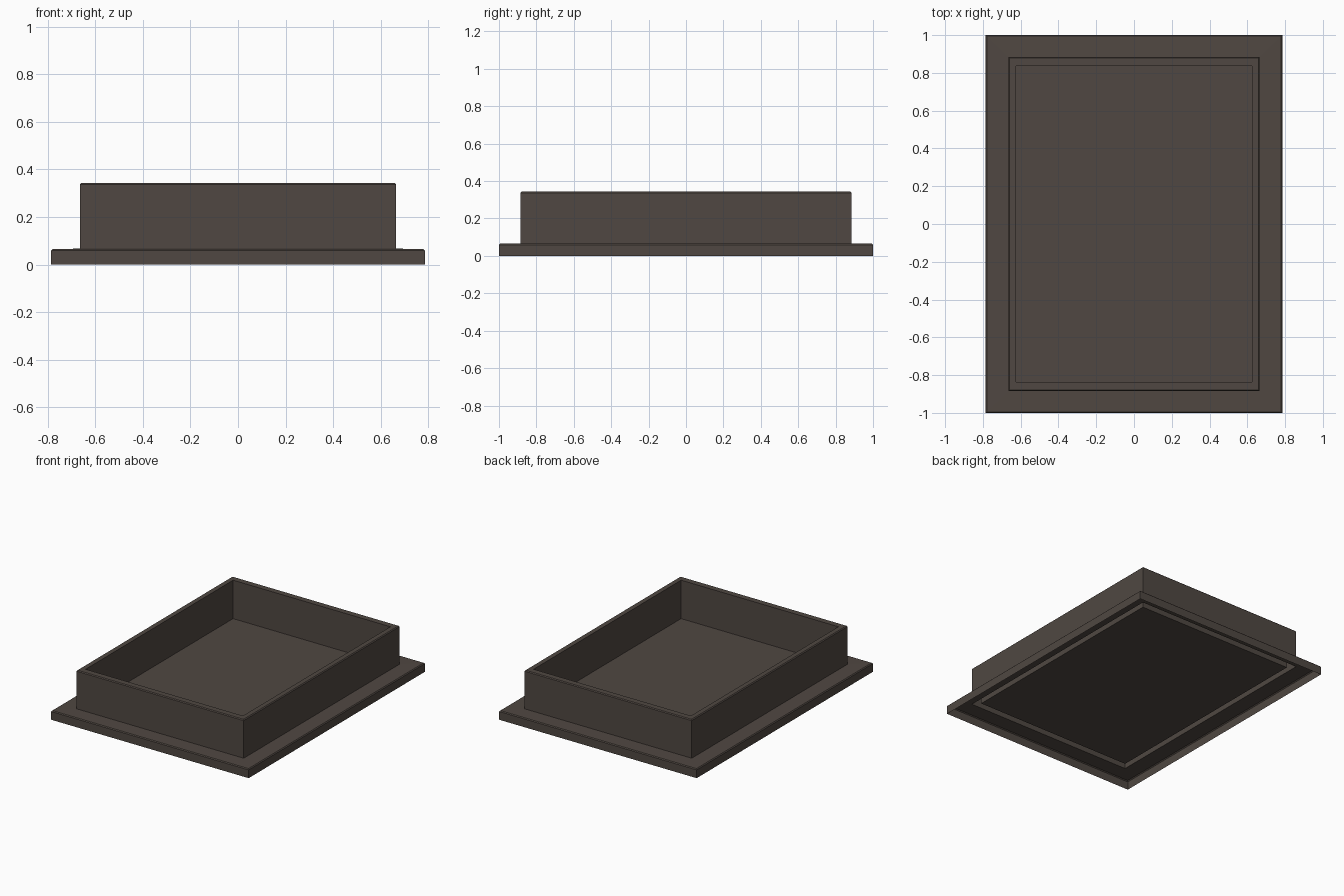
import bpy, bmesh

if "Cube" in bpy.data.objects:
    bpy.data.objects.remove(bpy.data.objects["Cube"])

mat = bpy.data.materials.new("dark brown")
mat.diffuse_color = (0.080, 0.064, 0.054, 1)
mat.use_nodes = True
mat.node_tree.nodes["Principled BSDF"].inputs["Base Color"].default_value = mat.diffuse_color


def rect_loft(name, rings, fill_last=False):
    """Join rectangles given as (half x, half y, z) into a thin pressed sheet."""
    bm = bmesh.new()
    loops = [[bm.verts.new((sx * x, sy * y, z))
              for sx, sy in ((-1, -1), (1, -1), (1, 1), (-1, 1))]
             for x, y, z in rings]
    for a, b in zip(loops, loops[1:]):
        for i in range(4):
            j = (i + 1) % 4
            bm.faces.new((a[i], a[j], b[j], b[i]))
    if fill_last:
        bm.faces.new(loops[-1])
    me = bpy.data.meshes.new(name)
    bm.to_mesh(me)
    bm.free()
    me.materials.append(mat)
    ob = bpy.data.objects.new(name, me)
    bpy.context.collection.objects.link(ob)
    return ob


# Sizes of the flange, the outer wall and the inner wall
FX, FY = 0.785, 1.0
OX, OY = 0.665, 0.885
IX, IY = 0.625, 0.837
BASE, TOP, C = 0.067, 0.343, 0.006

# Flange with a downturned lip, open underneath
rect_loft("flange", [(FX, FY, 0), (FX, FY, 0.059),
                     (FX - C, FY - C, 0.065), (OX, OY, BASE)])

# Hollow raised wall with a softened outer rim
rect_loft("raised_wall", [(OX, OY, BASE), (OX, OY, TOP - C),
                          (OX - C, OY - C, TOP), (IX, IY, TOP),
                          (IX, IY, BASE)])

# Tray floor
rect_loft("tray_floor", [(IX, IY, BASE)], fill_last=True)
